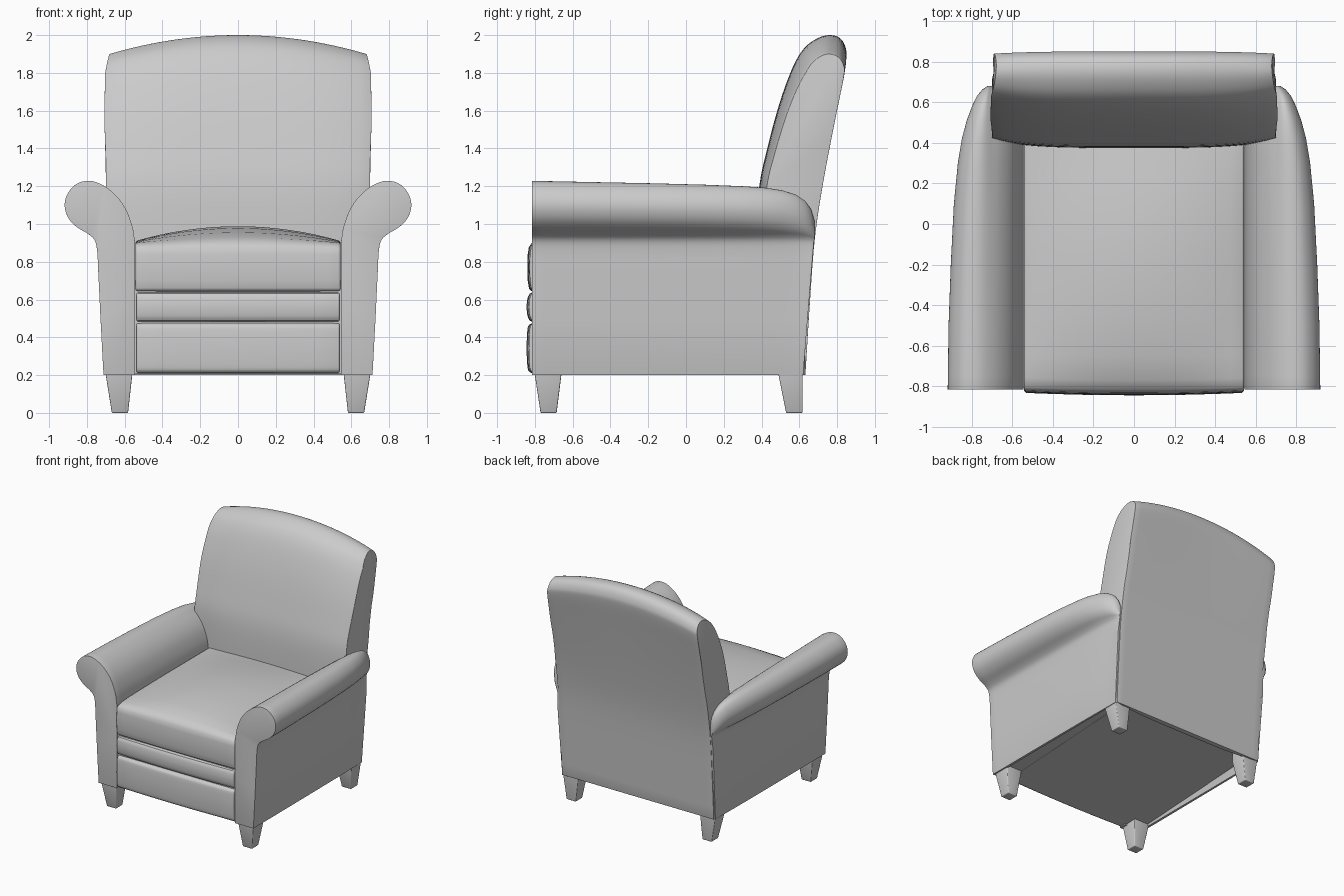
import bpy, bmesh, math
from mathutils import Vector

if "Cube" in bpy.data.objects:
    bpy.data.objects.remove(bpy.data.objects["Cube"])

fabric = bpy.data.materials.new("grey upholstery")
fabric.diffuse_color = (0.6, 0.6, 0.6, 1)
fabric.use_nodes = True
fabric.node_tree.nodes["Principled BSDF"].inputs["Base Color"].default_value = fabric.diffuse_color


def spline(pts, n=4):
    """Smooth open curve through 2D points."""
    p = [Vector(q) for q in pts]
    p = [2 * p[0] - p[1]] + p + [2 * p[-1] - p[-2]]
    out = []
    for i in range(1, len(p) - 2):
        a, b, c, d = p[i - 1:i + 3]
        for k in range(n):
            t = k / n
            out.append(0.5 * (2 * b + (c - a) * t + (2 * a - 5 * b + 4 * c - d) * t * t
                              + (3 * b - a - 3 * c + d) * t ** 3))
    return [tuple(v) for v in out] + [tuple(pts[-1])]


def loft(name, rings, bevel=0.0, angle=40):
    """Skin closed rings of equal length, cap both ends and round the sharp edges."""
    bm = bmesh.new()
    vs = [[bm.verts.new(p) for p in r] for r in rings]
    n = len(vs[0])
    for a, b in zip(vs, vs[1:]):
        for i in range(n):
            j = (i + 1) % n
            bm.faces.new((a[i], a[j], b[j], b[i]))
    bm.faces.new(vs[0])
    bm.faces.new(vs[-1])
    bmesh.ops.recalc_face_normals(bm, faces=bm.faces)
    if bevel:
        edges = [e for e in bm.edges if e.calc_face_angle(0) > math.radians(angle)]
        bmesh.ops.bevel(bm, geom=edges, offset=bevel, segments=3, profile=0.5,
                        affect='EDGES', clamp_overlap=True)
    mesh = bpy.data.meshes.new(name)
    bm.to_mesh(mesh)
    bm.free()
    mesh.materials.append(fabric)
    ob = bpy.data.objects.new(name, mesh)
    bpy.context.collection.objects.link(ob)
    return ob


def lerp_table(table, v):
    for (a, p), (b, q) in zip(table, table[1:]):
        if v <= b:
            return p + (q - p) * max(0, (v - a) / (b - a))
    return table[-1][1]


# backrest: side profile (y, z) swept across x, crowned to the front and top
back_profile = spline([(0.632, 0.2), (0.657, 0.6), (0.685, 0.95), (0.74, 1.3), (0.805, 1.65),
                       (0.845, 1.86), (0.846, 1.93), (0.815, 1.985), (0.755, 2.0),
                       (0.69, 1.98), (0.625, 1.93), (0.565, 1.83), (0.495, 1.64),
                       (0.43, 1.40), (0.388, 1.2), (0.375, 0.95), (0.375, 0.6)])
back_profile += [(0.59, 0.3), (0.59, 0.2)]
back_width = [(0.2, 0.698), (0.9, 0.70), (1.3, 0.698), (1.6, 0.708), (1.88, 0.704), (2.0, 0.69)]
rings = []
for i in range(25):
    u = -1 + i / 12
    ring = []
    for k, (y, z) in enumerate(back_profile):
        front = min(1, max(0, (k - 30) / 12))
        rise = max(0, (z - 1.2) / 0.8)
        # the front face is slightly wider than the rear
        w = lerp_table(back_width, z) + (0.012 * front - 0.012) * min(1, rise * 3)
        ring.append((u * w, y + 0.04 * u ** 4 * front - 0.012 * u ** 4 * rise * (1 - front),
                     z - 0.10 * u * u * rise))
    rings.append(ring)
loft("backrest", rings, 0.018)

# seat cushion: side profile (y, z, crown) swept across x, domed in the middle
seat_profile = [(0.45, 0.643, 0), (-0.81, 0.643, 0), (-0.83, 0.65, 0), (-0.838, 0.70, 0),
                (-0.84, 0.77, 0), (-0.838, 0.84, 0), (-0.832, 0.872, 0.006), (-0.815, 0.89, 0.012),
                (-0.77, 0.90, 0.027), (-0.65, 0.905, 0.05), (-0.45, 0.908, 0.07),
                (-0.2, 0.91, 0.078), (0.05, 0.91, 0.066), (0.25, 0.91, 0.04),
                (0.36, 0.91, 0.022), (0.45, 0.91, 0.01)]
rings = []
for i in range(17):
    u = -1 + i / 8
    rings.append([(u * 0.543, y + (0.012 * u * u if y < -0.7 else 0), z + c * (1 - u * u))
                  for y, z, c in seat_profile])
loft("seat_cushion", rings, 0.012)

# footrest panels below the seat
for name, z0, z1 in (("footrest_upper_panel", 0.483, 0.637), ("footrest_lower_panel", 0.21, 0.475)):
    prof = [(-0.74, z0), (-0.815, z0)] + spline(
        [(-0.828, z0 + 0.006), (-0.839, z0 + 0.03), (-0.844, (z0 + z1) / 2),
         (-0.839, z1 - 0.03), (-0.828, z1 - 0.006)]) + [(-0.815, z1), (-0.74, z1)]
    loft(name, [[(u * 0.538, y + 0.012 * u * u, z) for y, z in prof]
                for u in (-1, -0.75, -0.5, -0.25, 0, 0.25, 0.5, 0.75, 1)], 0.01)

# inner body, its underside recessed towards the rear
loft("base", [[(x, -0.805, 0.207), (x, 0.6, 0.285), (x, 0.6, 0.7), (x, -0.805, 0.7)]
              for x in (-0.56, 0.56)])
loft("base_underside", [[(x, -0.75, 0.212), (x, 0.6, 0.287), (x, 0.6, 0.32), (x, -0.75, 0.32)]
                        for x in (-0.69, 0.69)])

# rolled arms: front profile (x, z) swept backwards, the roll fading out at the rear
arm_curve = spline([(0.545, 0.9), (0.56, 0.99), (0.60, 1.09), (0.66, 1.165), (0.73, 1.213),
                    (0.79, 1.228), (0.85, 1.215), (0.90, 1.165), (0.918, 1.10),
                    (0.90, 1.035), (0.855, 0.985), (0.79, 0.945), (0.757, 0.91),
                    (0.745, 0.85), (0.74, 0.75)])
arm_profile = [(0.545, 0.28), (0.545, 0.6)] + arm_curve + [(0.728, 0.5), (0.712, 0.2),
                                                         (0.692, 0.2), (0.690, 0.28)]
# y, roll width, roll drop
stations = [(-0.815, 1, 0), (-0.75, 0.995, 0.001), (-0.74, 0.995, 0.001), (-0.5, 0.98, 0.006),
            (-0.2, 0.93, 0.012), (0.1, 0.86, 0.02), (0.3, 0.77, 0.028), (0.42, 0.68, 0.036),
            (0.51, 0.57, 0.05), (0.58, 0.45, 0.072), (0.63, 0.34, 0.105), (0.662, 0.22, 0.15),
            (0.68, 0.1, 0.21)]
leg_spots = [("front", (-0.80, -0.66), (-0.77, -0.685)), ("rear", (0.49, 0.618), (0.53, 0.618))]
for s, side in ((-1, "left"), (1, "right")):
    rings = []
    for y, k, drop in stations:
        t = (y + 0.815) / 1.5
        ring = []
        for x, z in arm_profile:
            fade = k + (max(k, 0.4) - k) * min(1, max(0, (0.95 - z) / 0.15))
            # the hollow underside is closed by a solid post at the front
            zz = 0.2 if z == 0.28 and y < -0.745 else z - drop * min(1, max(0, (z - 0.9) / 0.32))
            ring.append((s * (min(x, 0.70) + max(0, x - 0.70) * fade),
                         y - 0.06 * t * max(0, 0.95 - z) / 0.75, zz))
        rings.append(ring)
    loft(side + "_arm", rings, 0.01)
    # tapered legs
    for place, top, bottom in leg_spots:
        loft(f"{place}_{side}_leg",
             [[(s * x0, y0, z), (s * x1, y0, z), (s * x1, y1, z), (s * x0, y1, z)]
              for x0, x1, (y0, y1), z in ((0.582, 0.668, bottom, 0), (0.56, 0.70, top, 0.2),
                                          (0.56, 0.70, top, 0.3))], 0.006)

# smooth shading with sharp edges kept
for ob in bpy.context.collection.objects:
    ob.select_set(True)
    bpy.context.view_layer.objects.active = ob
bpy.ops.object.shade_smooth_by_angle(angle=math.radians(35))
